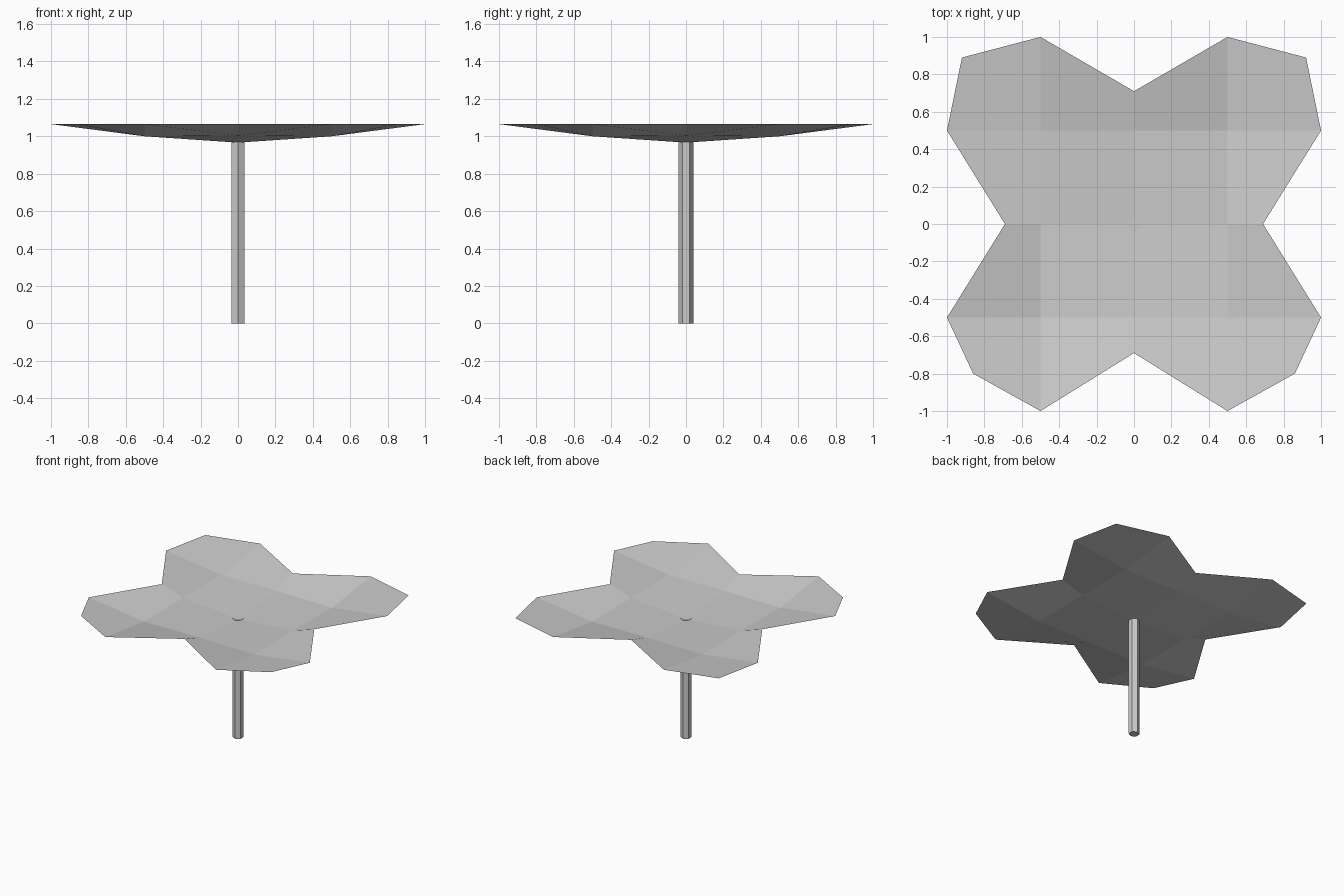
import bpy, bmesh, math

cube = bpy.data.objects.get("Cube")
if cube:
    bpy.data.objects.remove(cube, do_unlink=True)

GREY = (0.6, 0.6, 0.6, 1)
mat = bpy.data.materials.new("light_grey")
mat.use_nodes = True
mat.diffuse_color = GREY
mat.node_tree.nodes["Principled BSDF"].inputs["Base Color"].default_value = GREY

RIM = 1.065


def add_quarter(bm, sx, sy, notch, corner):
    """One petal of the canopy: a faceted, shallow quarter dish."""
    hub, axis_x, axis_y = (0, 0, 0.966), (0.5, 0, 1.004), (0, 0.5, 1.004)
    valley = (0.5, 0.5, 1.0)
    notch_x, notch_y = (0.69, 0, RIM), (0, notch, RIM)
    side_tip, end_tip = (1, 0.5, RIM), (0.5, 1, RIM)
    tip = (*corner, RIM)
    # each quad starts at its inner vertex, so the fold runs outward
    panels = [
        (hub, axis_x, valley, axis_y),
        (axis_x, notch_x, side_tip, valley),
        (axis_y, valley, end_tip, notch_y),
        (valley, side_tip, tip, end_tip),
    ]
    for panel in panels:
        if sx * sy < 0:
            panel = panel[:1] + panel[:0:-1]
        bm.faces.new([bm.verts.new((x * sx, y * sy, z)) for x, y, z in panel])


# Canopy: four petals around the hub
bm = bmesh.new()
for sx in (1, -1):
    add_quarter(bm, sx, 1, 0.71, (0.92, 0.89))
    add_quarter(bm, sx, -1, 0.69, (0.86, 0.80))
bmesh.ops.remove_doubles(bm, verts=bm.verts, dist=0.0005)
mesh = bpy.data.meshes.new("canopy")
bm.to_mesh(mesh)
bm.free()
mesh.materials.append(mat)
canopy = bpy.data.objects.new("canopy", mesh)
bpy.context.collection.objects.link(canopy)

# Post: six-sided, one ridge to the front
height = 0.971
bpy.ops.mesh.primitive_cylinder_add(vertices=6, radius=0.04, depth=height,
                                    location=(0, 0, height / 2))
post = bpy.context.object
post.name = "post"
post.data.materials.append(mat)
